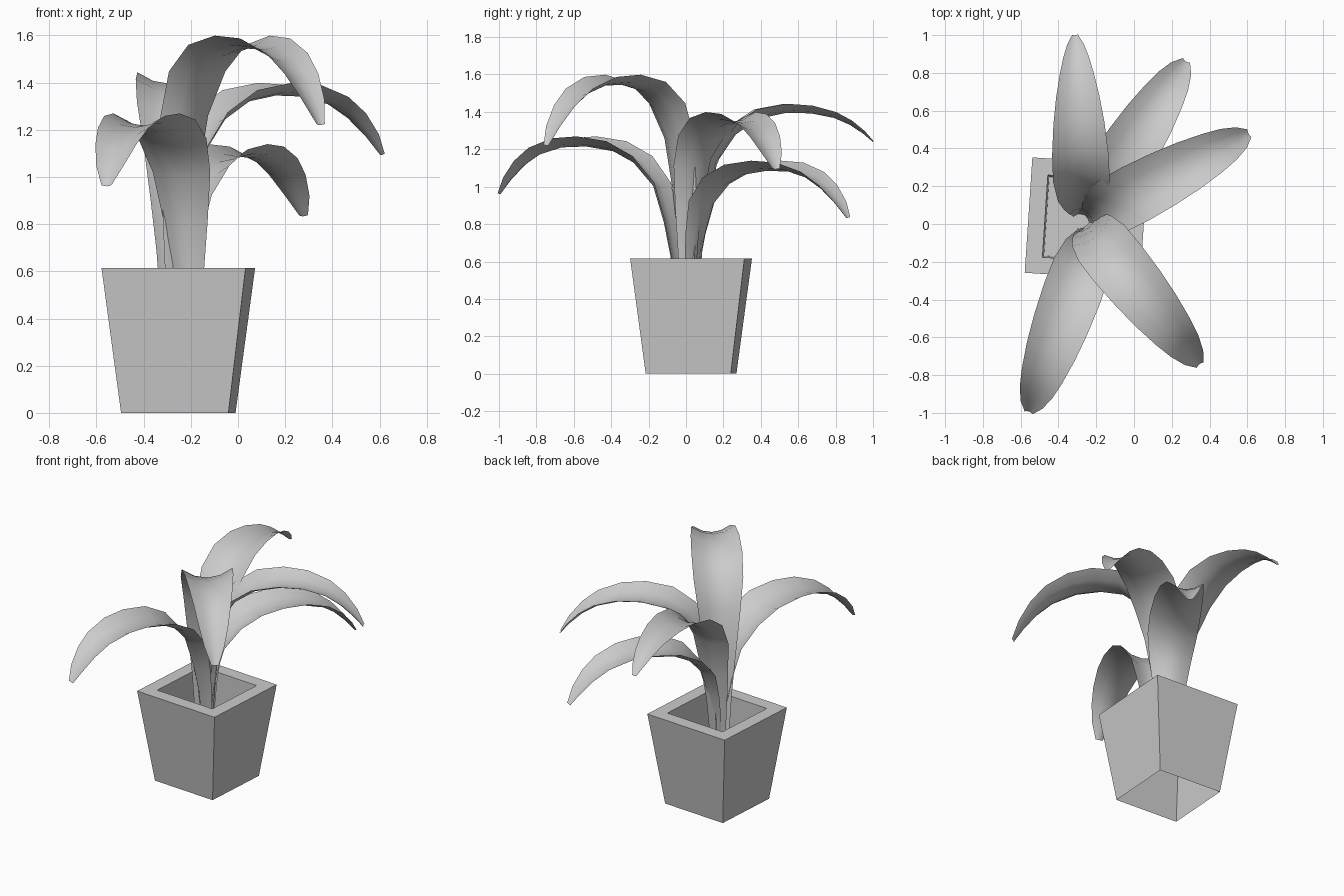
import bpy, bmesh, math
from mathutils import Vector

cube = bpy.data.objects.get("Cube")
if cube:
    bpy.data.objects.remove(cube, do_unlink=True)

GREY = (0.6, 0.6, 0.6, 1.0)
grey = bpy.data.materials.new("plain_grey")
grey.use_nodes = True
grey.diffuse_color = GREY
grey.node_tree.nodes["Principled BSDF"].inputs["Base Color"].default_value = GREY


def add_object(name, bm, smooth):
    mesh = bpy.data.meshes.new(name)
    for face in bm.faces:
        face.smooth = smooth
    bm.to_mesh(mesh)
    bm.free()
    mesh.materials.append(grey)
    obj = bpy.data.objects.new(name, mesh)
    bpy.context.scene.collection.objects.link(obj)
    return obj


def bridge(bm, a, b, closed):
    """Join two equal rows of vertices with quads."""
    n = len(a)
    for i in range(n if closed else n - 1):
        j = (i + 1) % n
        bm.faces.new((a[i], a[j], b[j], b[i]))


# Square tapered pot: open underneath, thick rim, recessed floor
FLOOR = 0.35
bm = bmesh.new()
rings = []
for half, z in ((0.228, 0), (0.306, 0.615), (0.218, 0.615), (0.21, FLOOR)):
    rings.append([bm.verts.new((sx * half, sy * half, z))
                  for sx, sy in ((-1, -1), (1, -1), (1, 1), (-1, 1))])
for lower, upper in zip(rings, rings[1:]):
    bridge(bm, lower, upper, True)
bm.faces.new(rings[-1])
pot = add_object("pot", bm, False)
pot.location = (-0.253, 0.027, 0)
pot.rotation_euler.z = math.radians(-3.8)

# Leaf spine: (distance along, rise as share of stem height, half width)
STEM = ((0.03, -1, 0.05), (0.06, -0.68, 0.075), (0.1, -0.47, 0.1),
        (0.16, -0.25, 0.13), (0.27, -0.11, 0.155), (0.4, -0.03, 0.16))
# Drooping end: (distance along, drop, half width)
DROOP = ((0.55, 0, 0.155), (0.68, -0.005, 0.143), (0.8, -0.045, 0.122),
         (0.88, -0.105, 0.1), (0.95, -0.185, 0.068), (1.0, -0.26, 0.025))


def leaf(name, origin, angle, length, peak, droop, steep, narrow):
    """Arching trough-shaped blade; steep pulls the arch in, narrow thins the tip."""
    height = peak - FLOOR
    spine = [(r, peak + d * height, w) for r, d, w in STEM]
    spine += [(r, peak + d * droop, w) for r, d, w in DROOP]
    spine = [(r ** steep * length, z, w * (1 - narrow * r * r)) for r, z, w in spine]
    a = math.radians(angle)
    out = Vector((math.cos(a), math.sin(a), 0))
    side = Vector((-out.y, out.x, 0))
    start = Vector((*origin, 0))
    bm = bmesh.new()
    rows = []
    for i, (r, z, w) in enumerate(spine):
        before, after = spine[max(i - 1, 0)], spine[min(i + 1, len(spine) - 1)]
        run, rise = after[0] - before[0], after[1] - before[1]
        normal = (out * -rise + Vector((0, 0, run))).normalized()
        centre = start + out * r + Vector((0, 0, z))
        rows.append([bm.verts.new(centre + side * (u * w) + normal * (0.36 * w * u * u))
                     for u in (-1, -0.5, 0, 0.5, 1)])
    for near, far in zip(rows, rows[1:]):
        bridge(bm, far, near, False)
    add_object(name, bm, True)


leaf("back_leaf", (-0.27, 0.04), 92.5, 0.96, 1.395, 0.6, 1.1, 0.42)
leaf("back_left_leaf", (-0.255, 0.03), 57.5, 0.985, 1.085, 0.97, 1.22, 0.1)
leaf("left_leaf", (-0.255, 0.02), 28, 0.975, 1.345, 0.97, 1.22, 0.1)
leaf("front_left_leaf", (-0.255, 0.0), 309, 0.955, 1.545, 1.25, 1.3, 0.1)
leaf("front_right_leaf", (-0.205, -0.03), 250, 1.025, 1.215, 0.98, 1.08, 0.1)
